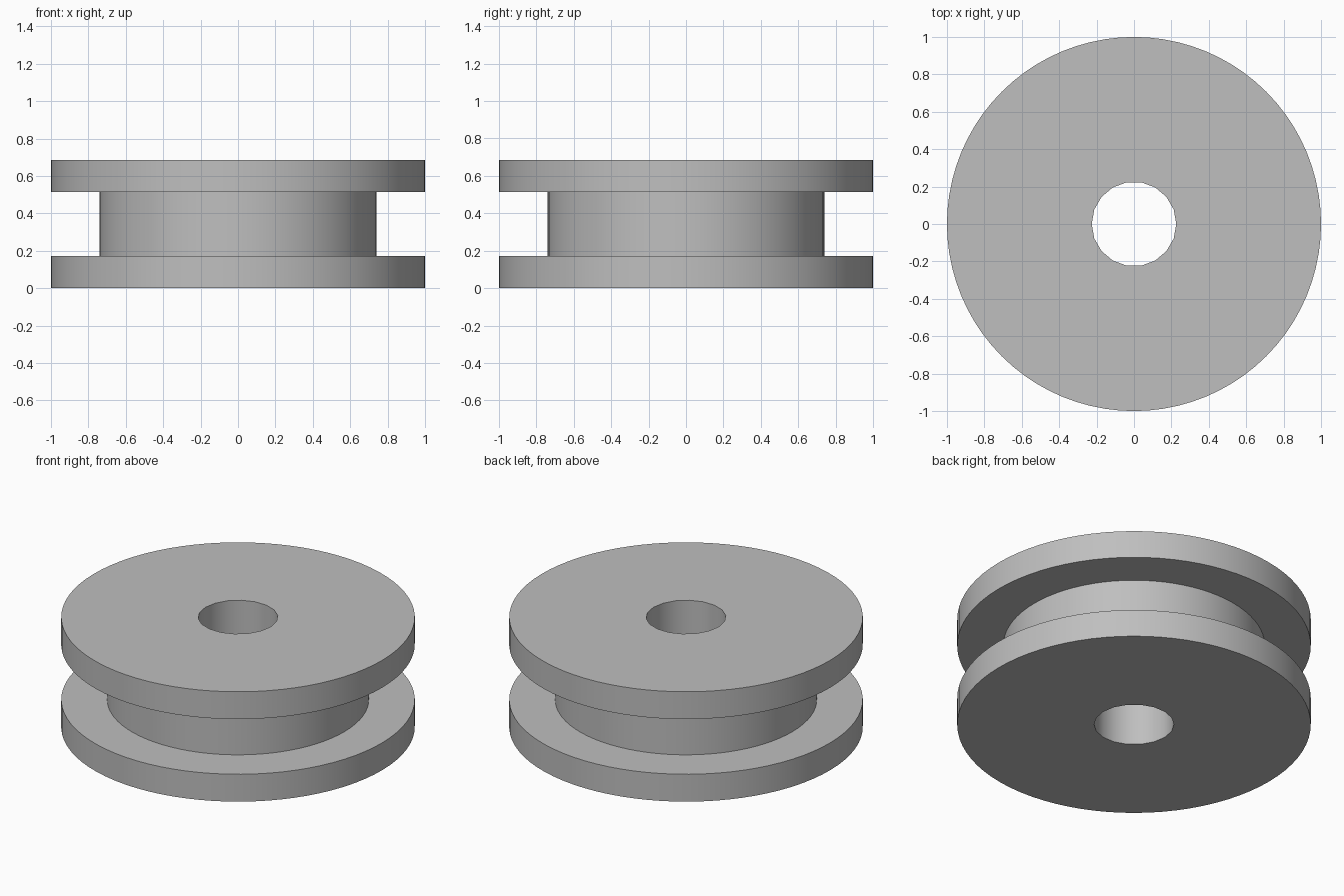
import bpy
import bmesh
from math import radians
from mathutils import Matrix, Vector

cube = bpy.data.objects.get("Cube")
if cube:
    bpy.data.objects.remove(cube, do_unlink=True)

HEIGHT = 0.686
FLANGE = 0.171
RIM_RADIUS = 1.0
HUB_RADIUS = 0.74
BORE_RADIUS = 0.226

grey = bpy.data.materials.new("plain_grey")
grey.use_nodes = True
colour = (0.52, 0.52, 0.52, 1)
grey.diffuse_color = colour
grey.node_tree.nodes["Principled BSDF"].inputs["Base Color"].default_value = colour


def lathe(name, profile, steps):
    """Turn a (radius, height) profile around z and cap both ends."""
    bm = bmesh.new()
    rings = []
    for radius, z in profile:
        rings.append([bm.verts.new(Matrix.Rotation(radians(360 * i / steps), 3, 'Z')
                                   @ Vector((radius, 0, z))) for i in range(steps)])
    for low, high in zip(rings, rings[1:]):
        for i in range(steps):
            j = (i + 1) % steps
            bm.faces.new((low[i], low[j], high[j], high[i]))
    bm.faces.new(rings[0][::-1])
    bm.faces.new(rings[-1])
    bmesh.ops.recalc_face_normals(bm, faces=bm.faces)
    mesh = bpy.data.meshes.new(name)
    bm.to_mesh(mesh)
    bm.free()
    mesh.materials.append(grey)
    obj = bpy.data.objects.new(name, mesh)
    bpy.context.collection.objects.link(obj)
    return obj


# Spool: lower flange, narrow hub, upper flange
top_flange = HEIGHT - FLANGE
spool = lathe("grooved_spool", [
    (RIM_RADIUS, 0), (RIM_RADIUS, FLANGE),
    (HUB_RADIUS, FLANGE), (HUB_RADIUS, top_flange),
    (RIM_RADIUS, top_flange), (RIM_RADIUS, HEIGHT)], 80)

# Axle bore through the middle
bore = lathe("bore_cutter", [(BORE_RADIUS, -0.1), (BORE_RADIUS, HEIGHT + 0.1)], 18)
bore.hide_render = True
cut = spool.modifiers.new("axle_bore", 'BOOLEAN')
cut.operation = 'DIFFERENCE'
cut.solver = 'EXACT'
cut.object = bore

bpy.ops.object.select_all(action='DESELECT')
spool.select_set(True)
bpy.context.view_layer.objects.active = spool
bpy.ops.object.modifier_apply(modifier=cut.name)
bpy.data.objects.remove(bore, do_unlink=True)
bpy.ops.object.shade_smooth_by_angle(angle=radians(30))
